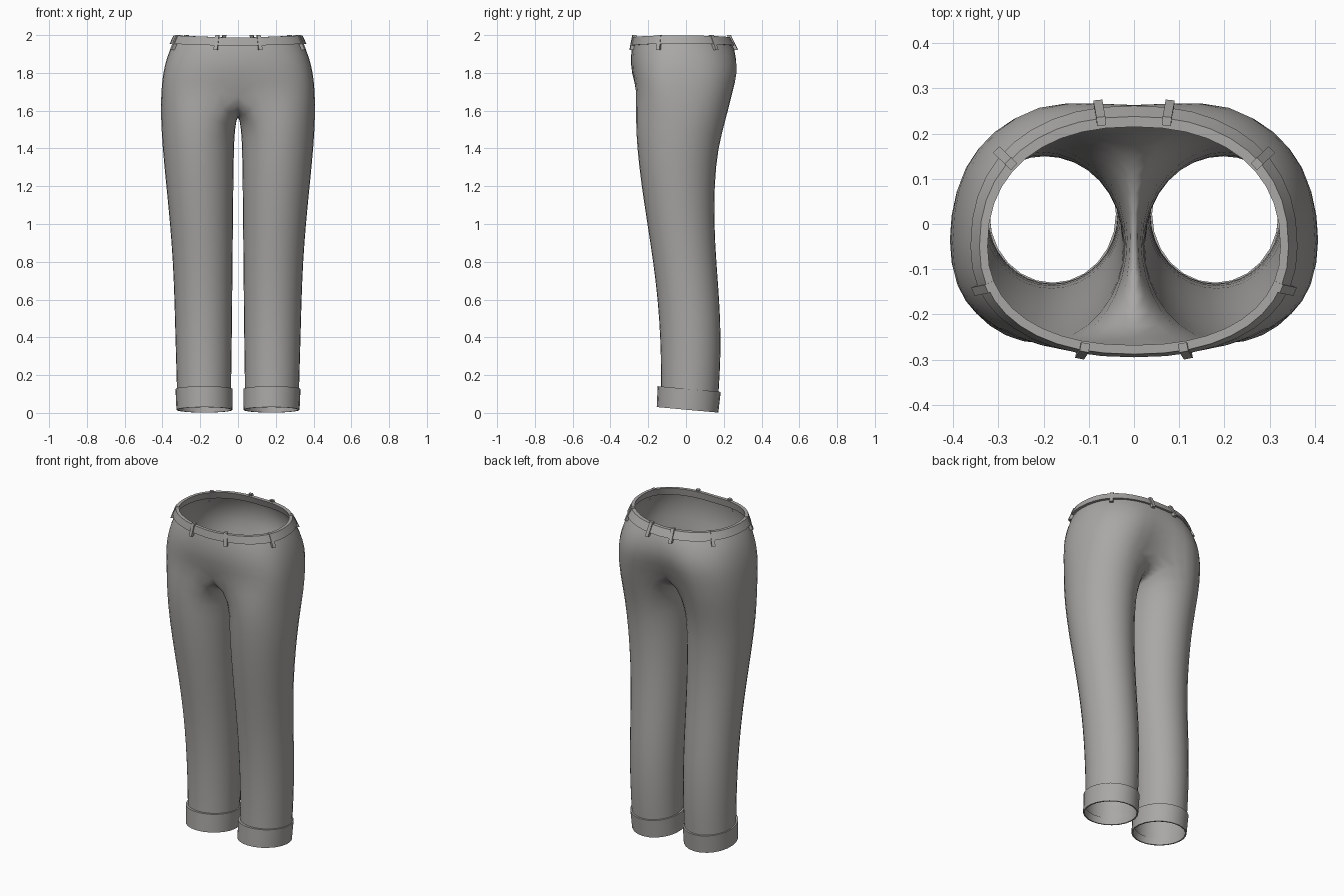
import bpy
import math
from mathutils import Vector

cube = bpy.data.objects.get("Cube")
if cube:
    bpy.data.objects.remove(cube, do_unlink=True)

cloth = bpy.data.materials.new("grey cloth")
cloth.use_nodes = True
cloth.diffuse_color = (0.40, 0.39, 0.38, 1)
cloth.node_tree.nodes["Principled BSDF"].inputs["Base Color"].default_value = (0.40, 0.39, 0.38, 1)


def make_object(name, verts, faces, angle=40):
    mesh = bpy.data.meshes.new(name)
    mesh.from_pydata(verts, [], faces)
    mesh.materials.append(cloth)
    obj = bpy.data.objects.new(name, mesh)
    bpy.context.collection.objects.link(obj)
    bpy.ops.object.select_all(action="DESELECT")
    obj.select_set(True)
    bpy.context.view_layer.objects.active = obj
    if angle:
        bpy.ops.object.shade_smooth_by_angle(angle=math.radians(angle))
    return obj


def mirror_x(obj):
    mod = obj.modifiers.new("mirror", "MIRROR")
    mod.use_clip = True
    mod.merge_threshold = 0.0005


def spow(v, p):
    return math.copysign(abs(v) ** p, v)


def hip_point(phi, w, front, back, power, mid=-0.05):
    """Point on a rounded hip outline; phi runs from the front round the left side."""
    c = -math.cos(phi)
    r = (back - mid) if c > 0 else (mid - front)
    return w * spow(math.sin(phi), power), mid + r * spow(c, power)


def leg_ring(n, x_in, x_out, front, back, start=0.0, grow=1.0):
    cx, cy = (x_in + x_out) / 2, (front + back) / 2
    rx, ry = grow * (x_out - x_in) / 2, grow * (back - front) / 2
    angles = [start + 2 * math.pi * k / n for k in range(n)]
    return [(cx + rx * math.cos(a), cy + ry * math.sin(a)) for a in angles]


def tilt(y):
    return -0.09 * (y - 0.01)


# Trousers: one leg lofted up to the crotch seam, then half of the hips
N, HALF = 16, 10
START = math.radians(247.5)
verts, faces = [], []
leg_levels = [  # height, inner x, outer x, front y, back y
    (0.05, 0.037, 0.322, -0.134, 0.168),
    (0.20, 0.035, 0.326, -0.132, 0.180),
    (0.40, 0.032, 0.332, -0.136, 0.186),
    (0.60, 0.030, 0.337, -0.150, 0.177),
    (0.80, 0.028, 0.345, -0.174, 0.161),
    (1.00, 0.026, 0.360, -0.205, 0.150),
    (1.20, 0.024, 0.380, -0.236, 0.151),
    (1.40, 0.021, 0.400, -0.260, 0.168),
    (1.57, 0.016, 0.410, -0.268, 0.215),
]
for z, *dims in leg_levels:
    for x, y in leg_ring(N, *dims, start=START, grow=1.02):
        dz = tilt(y) if z < 0.1 else 0
        if z > 1.5:  # inner side hangs below the crotch seam
            dz = -0.07 * max(0, 1 - x / 0.2)
        verts.append((max(x, 0.01), y, z + dz))

hip_levels = [  # height, half width, front y, back y, roundness, front and back cleft
    (1.70, 0.412, -0.275, 0.276, 0.74, 0.025, 0.085),
    (1.80, 0.402, -0.293, 0.298, 0.78, 0.0, 0.045),
    (1.89, 0.380, -0.296, 0.284, 0.84, 0.0, 0.02),
    (1.955, 0.350, -0.287, 0.250, 0.88, 0.0, 0.0),
    (1.98, 0.336, -0.280, 0.236, 0.88, 0.0, 0.0),
]
seam = [(0.145, 1.64), (0.075, 1.605), (-0.02, 1.59), (-0.12, 1.605), (-0.20, 1.64)]
for i, (z, w, front, back, power, cleft_f, cleft_b) in enumerate(hip_levels):
    for k in range(HALF + 1):
        x, y = hip_point(math.pi * k / HALF, w, front, back, power)
        if k == 0:
            x, y = 0, y + cleft_f
        if k == HALF:
            x, y = 0, y - cleft_b
        verts.append((x, y, z))
    if i == 0:
        verts += [(0, y, sz) for y, sz in seam]

rows = len(leg_levels)
for r in range(rows):
    for k in range(N):
        a, b = r * N + k, r * N + (k + 1) % N
        faces.append((a, b, b + N, a + N))
low = rows * N
for r in range(len(hip_levels) - 1):
    high = (rows + 1) * N + r * (HALF + 1)
    for k in range(HALF):
        faces.append((low + k, low + k + 1, high + k + 1, high + k))
    low = high
trousers = make_object("trousers", verts, faces, 80)
mirror_x(trousers)
sub = trousers.modifiers.new("smooth", "SUBSURF")
sub.levels = sub.render_levels = 1


def loft_loop(name, rings):
    """Join closed rings in order, last back to first, into a tube wall with thickness."""
    n = len(rings[0])
    vs = [p for ring in rings for p in ring]
    fs = []
    for r in range(len(rings)):
        s = (r + 1) % len(rings)
        for k in range(n):
            m = (k + 1) % n
            fs.append((r * n + k, r * n + m, s * n + m, s * n + k))
    return make_object(name, vs, fs)


# Turned-up cuffs
cuff_profile = [  # height, inner x, outer x, front y, back y
    (0.016, 0.028, 0.326, -0.155, 0.171),
    (0.127, 0.028, 0.331, -0.150, 0.184),
    (0.127, 0.040, 0.320, -0.130, 0.174),
    (0.016, 0.036, 0.318, -0.147, 0.163),
]
cuff = loft_loop("cuffs", [[(x, y, z + tilt(y)) for x, y in leg_ring(24, *dims)]
                           for z, *dims in cuff_profile])
mirror_x(cuff)

# Waistband, slightly higher at the sides
band_profile = [  # height, half width, front y, back y
    (1.942, 0.362, -0.295, 0.262),
    (1.986, 0.342, -0.288, 0.238),
    (1.986, 0.324, -0.268, 0.215),
    (1.942, 0.338, -0.276, 0.232),
]
band_rings = []
for z, w, front, back in band_profile:
    ring = []
    for k in range(40):
        phi = 2 * math.pi * k / 40
        x, y = hip_point(phi, w, front, back, 0.88)
        ring.append((x, y, z + 0.012 * abs(math.sin(phi))))
    band_rings.append(ring)
loft_loop("waistband", band_rings)


# Belt loops: short straps leaning with the waistband
def belt_loop(name, phi, side):
    top = hip_point(phi, 0.340, -0.286, 0.236, 0.88)
    foot = hip_point(phi, 0.372, -0.302, 0.274, 0.88)
    a = Vector((top[0] * side, top[1], 2.0))
    b = Vector((foot[0] * side, foot[1], 1.922))
    ahead = hip_point(phi + 0.05, 0.34, -0.286, 0.236, 0.88)
    along = Vector(((ahead[0] - top[0]) * side, ahead[1] - top[1], 0)).normalized()
    out = along.cross(Vector((0, 0, 1))) * side
    vs = []
    for p in (b, a):
        for u, v in ((-1, -1.2), (1, -1.2), (1, 0.4), (-1, 0.4)):
            vs.append(p + along * 0.01 * u + out * 0.012 * v)
    fs = [(3, 2, 1, 0), (4, 5, 6, 7)] + [(i, (i + 1) % 4, (i + 1) % 4 + 4, i + 4) for i in range(4)]
    if side > 0:
        fs = [f[::-1] for f in fs]
    make_object(name, vs, fs, 0)


for side, label in ((1, "left"), (-1, "right")):
    for place, degrees in (("front", 16), ("front_side", 70), ("back_side", 128), ("back", 170)):
        belt_loop(f"belt_loop_{place}_{label}", math.radians(degrees), side)
